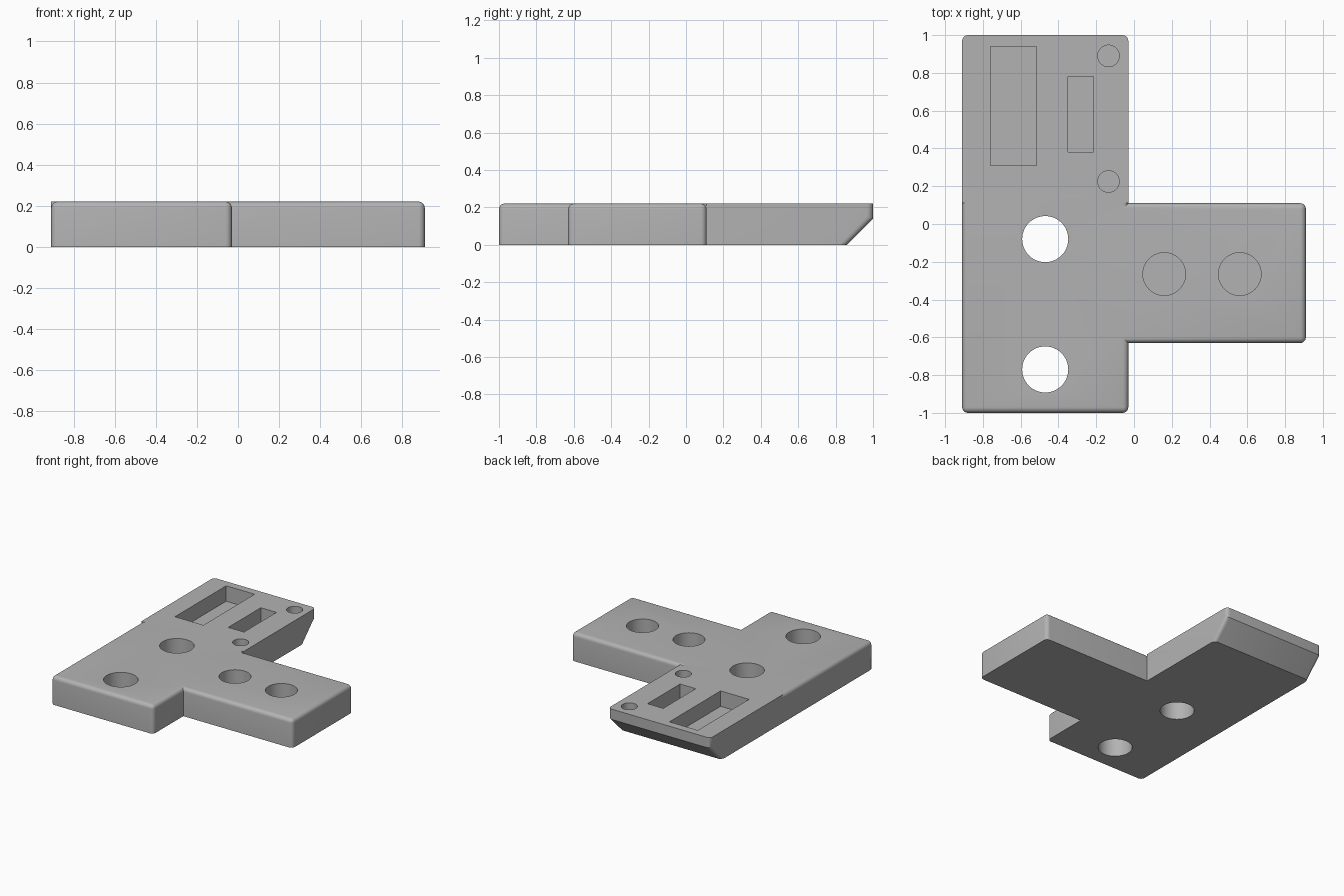
import bpy, bmesh, math

if "Cube" in bpy.data.objects:
    bpy.data.objects.remove(bpy.data.objects["Cube"], do_unlink=True)

H, R = 0.22, 0.03            # plate thickness, edge radius
LEFT, MID, RIGHT = -0.91, -0.03, 0.91
SEAM, STEP = 0.11, -0.63

grey = bpy.data.materials.new("grey plastic")
grey.use_nodes = True
colour = (0.45, 0.45, 0.45, 1)
grey.diffuse_color = colour
grey.node_tree.nodes["Principled BSDF"].inputs["Base Color"].default_value = colour


def prism(name, points, direction, rounded=None):
    """Closed solid from a flat outline, with the edges picked by a rule rounded."""
    bm = bmesh.new()
    near = [bm.verts.new(p) for p in points]
    far = [bm.verts.new([a + d for a, d in zip(p, direction)]) for p in points]
    bm.faces.new(near[::-1])
    bm.faces.new(far)
    for i in range(len(near)):
        bm.faces.new((near[i - 1], near[i], far[i], far[i - 1]))
    # All normals must point outwards
    if bm.calc_volume(signed=True) < 0:
        bmesh.ops.reverse_faces(bm, faces=bm.faces[:])
    bm.normal_update()
    if rounded:
        bmesh.ops.bevel(bm, geom=[e for e in bm.edges if rounded(e)], offset=R,
                        segments=5, profile=0.5, affect='EDGES', clamp_overlap=True)
    mesh = bpy.data.meshes.new(name)
    bm.to_mesh(mesh)
    bm.free()
    mesh.materials.append(grey)
    ob = bpy.data.objects.new(name, mesh)
    bpy.context.scene.collection.objects.link(ob)
    return ob


def combine(target, other, operation):
    mod = target.modifiers.new("Combine", 'BOOLEAN')
    mod.object, mod.operation, mod.solver = other, operation, 'EXACT'
    bpy.context.view_layer.update()
    bpy.context.view_layer.objects.active = target
    bpy.ops.object.modifier_apply(modifier=mod.name)
    bpy.data.objects.remove(other, do_unlink=True)


def front_round(e):
    """Top rim and outer upright corners."""
    a, b = (v.co for v in e.verts)
    if min(a.z, b.z) > H - 0.001:
        return True
    inner = abs(a.x - MID) < 0.001 and min(abs(a.y - SEAM), abs(a.y - STEP)) < 0.001
    return abs(a.z - b.z) > 0.1 and not inner


def rear_round(e):
    """Upright and sloping corners at the back end."""
    a, b = (v.co for v in e.verts)
    return abs(a.x - b.x) < 0.001 and min(a.y, b.y) > 0.8 and max(a.z, b.z) > 0.1


# T-shaped plate with a rounded rim, running on a little inside the rear block
outline = [(LEFT, -1), (MID, -1), (MID, STEP), (RIGHT, STEP), (RIGHT, SEAM),
           (MID, SEAM), (MID, 0.2), (LEFT, 0.2)]
plate = prism("mounting_plate", [(x, y, 0) for x, y in outline], (0, 0, H), front_round)

# Sharp-topped rear block with an undercut back end
side = [(SEAM, 0), (0.86, 0), (1, 0.14), (1, H), (SEAM, H)]
rear = prism("rear_block", [(LEFT, y, z) for y, z in side], (MID - LEFT, 0, 0), rear_round)
combine(plate, rear, 'UNION')


def round_hole(x, y, radius, floor):
    n = 48
    pts = [(x + radius * math.cos(i * math.tau / n),
            y + radius * math.sin(i * math.tau / n), floor) for i in range(n)]
    combine(plate, prism("hole_cutter", pts, (0, 0, 0.5)), 'DIFFERENCE')


def pocket(x0, x1, y0, y1, floor):
    pts = [(x0, y0, floor), (x1, y0, floor), (x1, y1, floor), (x0, y1, floor)]
    combine(plate, prism("pocket_cutter", pts, (0, 0, 0.5)), 'DIFFERENCE')


# Through holes, blind holes, pin holes
for y in (-0.08, -0.77):
    round_hole(-0.47, y, 0.122, -0.1)
for x in (0.16, 0.56):
    round_hole(x, -0.265, 0.113, 0.07)
for y in (0.225, 0.89):
    round_hole(-0.135, y, 0.057, 0.10)

# Rectangular pockets
pocket(-0.76, -0.515, 0.31, 0.94, 0.10)
pocket(-0.35, -0.215, 0.38, 0.78, 0.10)

# Smooth rounded surfaces, crisp edges
bpy.ops.object.select_all(action='DESELECT')
plate.select_set(True)
bpy.context.view_layer.objects.active = plate
bpy.ops.object.shade_smooth_by_angle(angle=math.radians(30))
